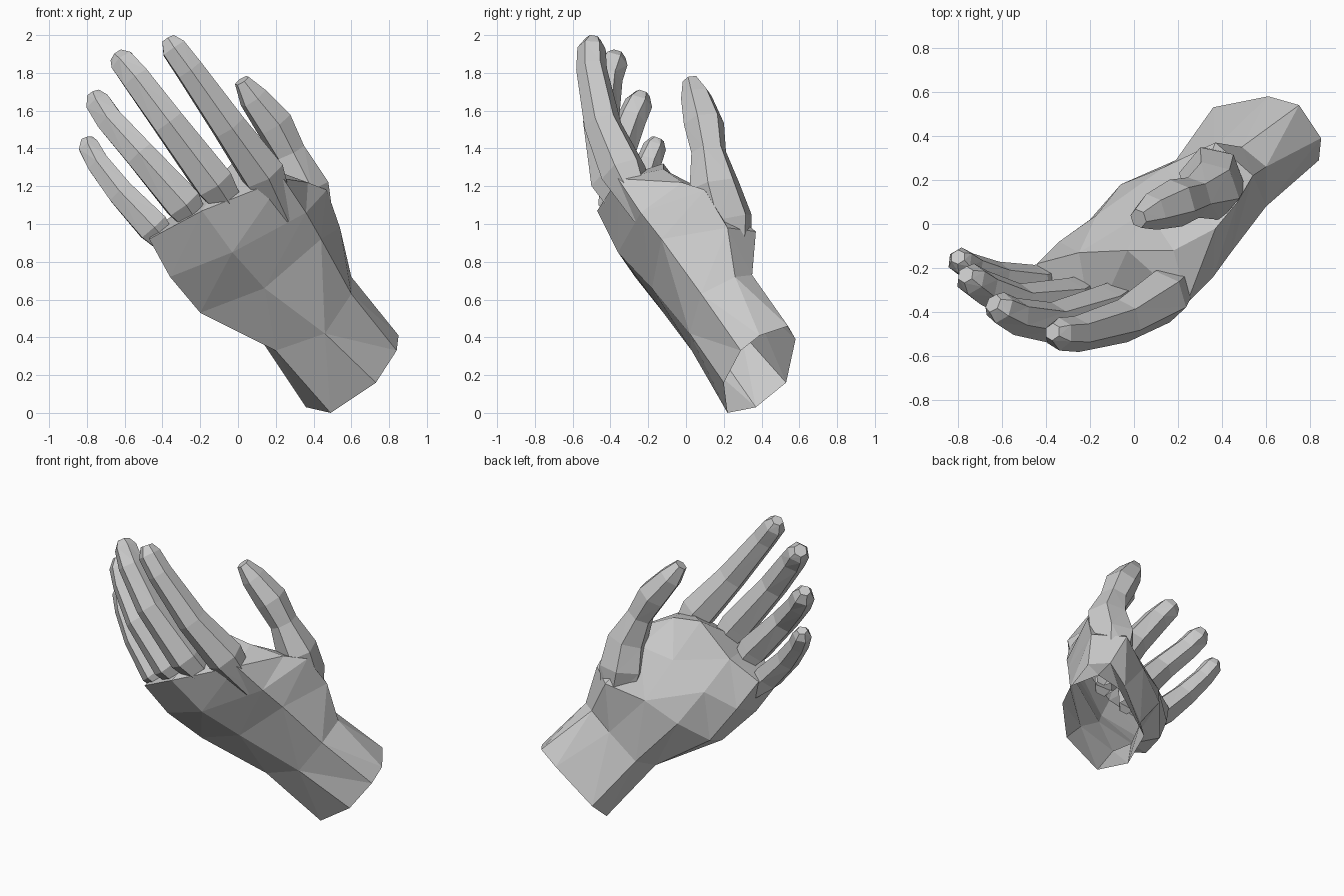
import bpy, bmesh, math
from mathutils import Vector


def finish(name, bm):
    bmesh.ops.recalc_face_normals(bm, faces=bm.faces[:])
    bmesh.ops.triangulate(bm, faces=bm.faces[:], quad_method='SHORT_EDGE')
    me = bpy.data.meshes.new(name)
    bm.to_mesh(me)
    bm.free()
    ob = bpy.data.objects.new(name, me)
    bpy.context.collection.objects.link(ob)
    return ob


def bridge(bm, rings):
    n = len(rings[0])
    for a, b in zip(rings, rings[1:]):
        for i in range(n):
            j = (i + 1) % n
            bm.faces.new((a[i], a[j], b[j], b[i]))


# Palm and wrist: octagonal loops from the open cut to the knuckle row
# order: little side back, little side palm, palm..., thumb side, back
cut = [(.49, .22, 0), (.36, .37, .03), (.36, .53, .16), (.61, .58, .39),
       (.75, .54, .46), (.85, .39, .41), (.84, .29, .33), (.73, .20, .16)]
wrist = [(.20, .03, .33), (.14, .14, .36), (.19, .29, .43), (.36, .34, .61),
         (.49, .35, .73), (.60, .26, .72), (.60, .08, .63), (.46, .02, .42)]
heel = [(-.20, -.12, .53), (-.20, .02, .58), (-.06, .18, .72), (.14, .26, .86),
        (.37, .37, .96), (.54, .22, .98), (.44, -.13, .92), (.14, -.18, .66)]
mid = [(-.36, -.27, .72), (-.34, -.08, .80), (-.17, .04, .92), (.06, .06, 1.09),
       (.27, .13, 1.16), (.47, .10, 1.18), (.36, -.24, 1.06), (-.03, -.36, .85)]
knuckles = [(-.47, -.37, .92), (-.44, -.18, .98), (-.25, -.13, 1.11), (-.03, -.12, 1.32),
            (.18, -.12, 1.29), (.37, -.02, 1.22), (.24, -.36, 1.24), (-.19, -.47, 1.07)]
bm = bmesh.new()
rings = [[bm.verts.new(p) for p in r] for r in (cut, wrist, heel, mid, knuckles)]
bridge(bm, rings)
k = rings[-1]
for idx in ((0, 1, 2, 7), (7, 2, 3, 6), (3, 4, 5, 6)):
    bm.faces.new([k[i] for i in idx])
finish("palm_and_wrist", bm)


# Fingers: six-sided tapering tubes; each path point is x, y, z, radius
def finger(name, path, back, flat=1.0):
    bm = bmesh.new()
    pts = [Vector(p[:3]) for p in path]
    rings = []
    for i, p in enumerate(pts):
        t = (pts[min(i + 1, len(pts) - 1)] - pts[max(i - 1, 0)]).normalized()
        side = t.cross(Vector(back)).normalized()
        up = side.cross(t)
        r = path[i][3]
        rings.append([bm.verts.new(p + side * math.cos(a) * r + up * math.sin(a) * r * flat)
                      for a in (math.tau * s / 6 for s in range(6))])
    bridge(bm, rings)
    bm.faces.new(rings[-1])
    return finish(name, bm)


# each finger starts narrow inside the palm so its root blends into the knuckles
BACK = (-.2, -.85, -.45)
finger("index_finger", [(.25, -.22, 1.03, .06), (.13, -.33, 1.27, .125), (-.05, -.44, 1.52, .10),
                        (-.26, -.50, 1.82, .082), (-.34, -.50, 1.93, .075), (-.37, -.49, 1.98, .04)], BACK)
finger("middle_finger", [(.02, -.28, 1.00, .06), (-.13, -.39, 1.22, .115), (-.37, -.45, 1.54, .095),
                         (-.54, -.42, 1.77, .085), (-.61, -.38, 1.86, .075), (-.64, -.36, 1.89, .045)], BACK)
finger("ring_finger", [(-.16, -.27, .92, .05), (-.29, -.355, 1.11, .11), (-.52, -.36, 1.37, .09),
                       (-.68, -.29, 1.55, .08), (-.74, -.25, 1.64, .075), (-.765, -.23, 1.69, .04)], BACK)
finger("little_finger", [(-.30, -.22, .81, .04), (-.45, -.28, .985, .095), (-.62, -.25, 1.165, .08),
                         (-.74, -.20, 1.32, .068), (-.79, -.165, 1.41, .062), (-.80, -.15, 1.45, .035)], BACK)

# Thumb with its swollen root on the palm side
finger("thumb", [(.44, .22, .68, .05), (.37, .22, .86, .13), (.355, .20, 1.02, .16),
                 (.35, .15, 1.20, .14), (.27, .12, 1.38, .095), (.19, .095, 1.53, .11),
                 (.08, .055, 1.67, .085), (.02, .025, 1.76, .045)], (.8, .2, .5), .95)
